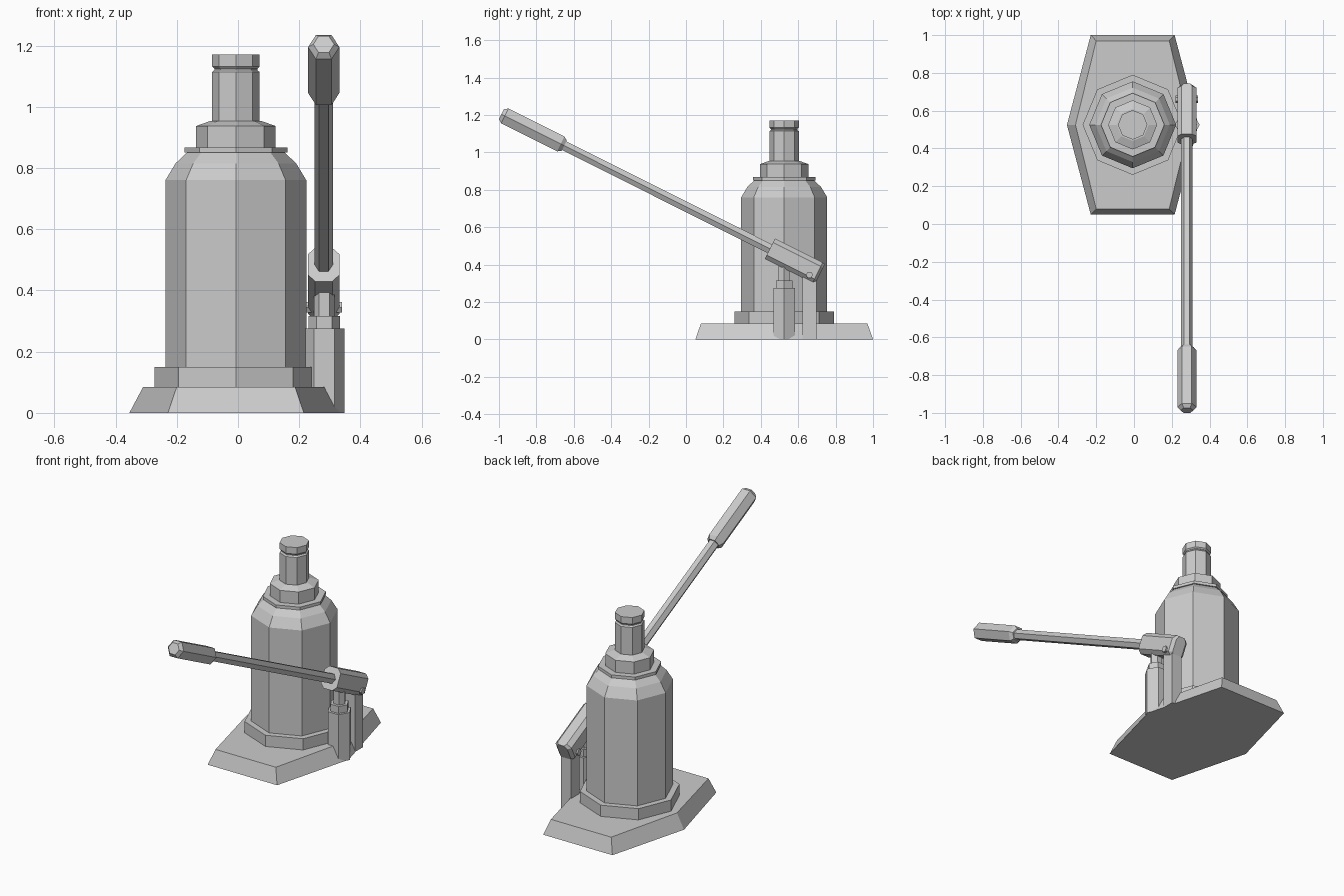
import bpy
import bmesh
from math import cos, sin, pi
from mathutils import Vector

cube = bpy.data.objects.get("Cube")
if cube:
    bpy.data.objects.remove(cube)

# Single grey steel colour
steel = bpy.data.materials.new("grey_steel")
steel.use_nodes = True
GREY = (0.6, 0.6, 0.6, 1)
steel.diffuse_color = GREY
steel.node_tree.nodes["Principled BSDF"].inputs["Base Color"].default_value = GREY

X, Y, Z = Vector((1, 0, 0)), Vector((0, 1, 0)), Vector((0, 0, 1))


def ngon(n):
    """Regular unit polygon with a corner on its first axis."""
    return [(cos(2 * pi * i / n), sin(2 * pi * i / n)) for i in range(n)]


def loft(name, section, rings, origin, axis=Z, side=X):
    """Closed solid: section scaled at each (distance, scale) along axis."""
    axis = axis.normalized()
    other = axis.cross(side)
    bm = bmesh.new()
    loops = []
    for dist, scale in rings:
        su, sv = scale if isinstance(scale, tuple) else (scale, scale)
        loops.append([bm.verts.new(Vector(origin) + axis * dist + side * (u * su) + other * (v * sv))
                      for u, v in section])
    n = len(section)
    for low, high in zip(loops, loops[1:]):
        for i in range(n):
            j = (i + 1) % n
            bm.faces.new((low[i], low[j], high[j], high[i]))
    bm.faces.new(loops[0][::-1])
    bm.faces.new(loops[-1])
    mesh = bpy.data.meshes.new(name)
    bm.to_mesh(mesh)
    bm.free()
    mesh.materials.append(steel)
    obj = bpy.data.objects.new(name, mesh)
    bpy.context.collection.objects.link(obj)
    return obj


HEX, OCT = ngon(6), ngon(8)
SQUARE = [(1, -1), (1, 1), (-1, 1), (-1, -1)]
centre = (-0.007, 0.525, 0)

# Base plate: elongated hexagon with sloping sides
plate = [(0.348, 0), (0.222, 0.475), (-0.222, 0.475),
         (-0.348, 0), (-0.222, -0.475), (0.222, -0.475)]
loft("base_plate", plate, [(0, 1), (0.085, (0.87, 0.937))], centre)

# Cylinder and ram, stacked octagonal parts
stack = {
    "foot_flange": [(0.08, 0.265), (0.15, 0.265)],
    "cylinder_body": [(0.14, 0.23), (0.76, 0.23), (0.815, 0.197), (0.85, 0.16)],
    "collar_ring": [(0.85, 0.168), (0.867, 0.168)],
    "neck_nut": [(0.86, 0.13), (0.937, 0.13), (0.953, 0.085)],
    "ram": [(0.94, 0.078), (1.113, 0.078), (1.12, 0.07), (1.135, 0.07)],
    "ram_cap": [(1.125, 0.071), (1.132, 0.078), (1.17, 0.078)],
}
for part, rings in stack.items():
    loft(part, OCT, rings, centre)

# Pump beside the cylinder
LEVER_X = 0.28
pump_at = (LEVER_X + 0.002, 0.525, 0)
loft("pump_body", HEX, [(0, 0.066), (0.275, 0.066)], pump_at)
loft("pump_collar", HEX, [(0.27, 0.051), (0.316, 0.051)], pump_at)
loft("pump_plunger", HEX, [(0.31, 0.034), (0.42, 0.034)], pump_at)

# Pivot post and pin
loft("pivot_post", SQUARE, [(0, (0.033, 0.037)), (0.35, (0.033, 0.037))], (LEVER_X, 0.66, 0))
loft("pivot_pin", HEX, [(-0.06, 0.019), (0.06, 0.019)], (LEVER_X, 0.66, 0.345), X, Y)

# Lever: socket, rod and grip share one sloping axis
pivot_end = Vector((LEVER_X, 0.717, 0.35))
grip_end = Vector((LEVER_X, -0.987, 1.204))
slope = grip_end - pivot_end
length = slope.length
socket = [(0.051, -0.038), (0.051, 0.038), (0.028, 0.061), (-0.028, 0.061),
          (-0.051, 0.038), (-0.051, -0.038), (-0.028, -0.061), (0.028, -0.061)]
loft("lever_socket", socket, [(0, (0.65, 0.95)), (0.015, 1), (0.3, 1)], pivot_end, slope)
loft("lever_rod", HEX, [(0.28, 0.03), (length - 0.3, 0.03)], pivot_end, slope)
loft("lever_grip", HEX, [(length - 0.375, 0.036), (length - 0.355, 0.051),
                         (length - 0.02, 0.051), (length, 0.034)], pivot_end, slope)
